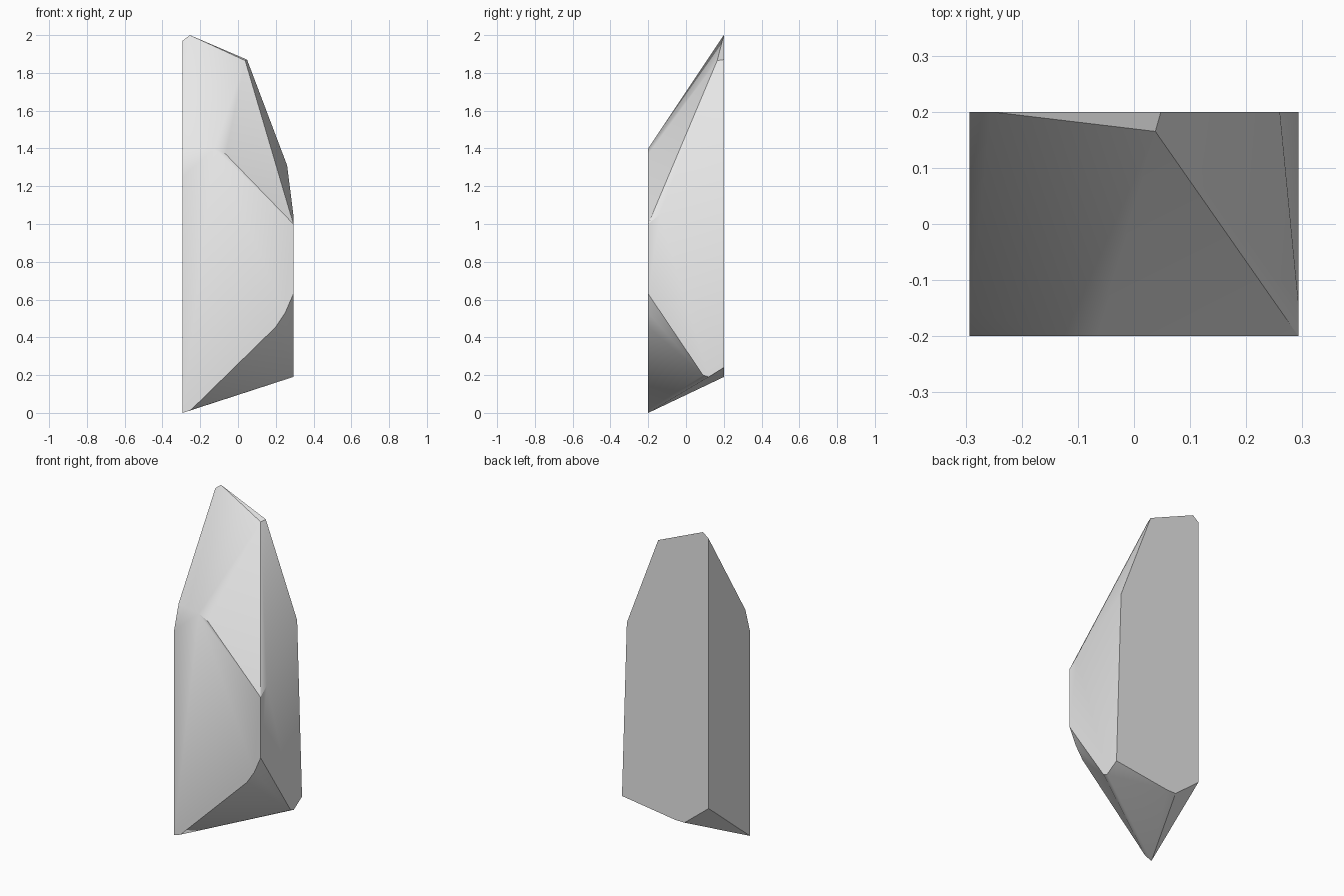
import bpy
import bmesh
import math

# Remove the default cube
cube = bpy.data.objects.get("Cube")
if cube:
    bpy.data.objects.remove(cube, do_unlink=True)

HALF_WIDTH = 0.293
HALF_DEPTH = 0.2


def make_material(name, color):
    material = bpy.data.materials.new(name)
    material.use_nodes = True
    material.diffuse_color = color
    material.node_tree.nodes["Principled BSDF"].inputs["Base Color"].default_value = color
    return material


def hull_object(name, points, material):
    """Wrap a convex faceted skin around the corner points."""
    mesh = bpy.data.meshes.new(name)
    bm = bmesh.new()
    corners = [bm.verts.new(point) for point in points]
    hull = bmesh.ops.convex_hull(bm, input=corners)
    loose = [item for item in hull["geom_interior"] + hull["geom_unused"]
             if isinstance(item, bmesh.types.BMVert) and item.is_valid]
    if loose:
        bmesh.ops.delete(bm, geom=list(set(loose)), context="VERTS")
    # Join coplanar triangles into clean facets
    bmesh.ops.dissolve_limit(bm, angle_limit=math.radians(1),
                             verts=bm.verts[:], edges=bm.edges[:])
    bmesh.ops.recalc_face_normals(bm, faces=bm.faces[:])
    bm.to_mesh(mesh)
    bm.free()
    mesh.materials.append(material)
    obj = bpy.data.objects.new(name, mesh)
    bpy.context.collection.objects.link(obj)
    return obj


# Front facet outline as (x, z)
front_outline = [
    (-HALF_WIDTH, 1.25), (-0.125, 1.4), (-0.065, 1.37), (HALF_WIDTH, 1.0),
    (HALF_WIDTH, 0.63), (0.25, 0.53), (0.2, 0.455), (-0.25, 0.015), (-HALF_WIDTH, 0),
]

# Back facet outline as (x, z)
back_outline = [
    (-HALF_WIDTH, 1.97), (-0.255, 2), (0.048, 1.87), (0.26, 1.31),
    (HALF_WIDTH, 0.24), (-0.07, 0.19), (-0.13, 0.19), (-HALF_WIDTH, 0.32),
]

# Side corners as (y, z), on the positive x side and the negative x side
positive_side = [(-0.14, 1.05), (0.09, 0.2), (0.12, 0.19)]
negative_side = [(-0.155, 1.4)]

points = [(x, -HALF_DEPTH, z) for x, z in front_outline]
points += [(x, HALF_DEPTH, z) for x, z in back_outline]
points += [(HALF_WIDTH, y, z) for y, z in positive_side]
points += [(-HALF_WIDTH, y, z) for y, z in negative_side]
# Chipped corner below the back rim
points.append((0.038, 0.165, 1.865))

# Standing faceted rock
stone_grey = make_material("stone_grey", (0.8, 0.8, 0.8, 1))
rock = hull_object("standing_rock", points, stone_grey)

bpy.ops.object.select_all(action="DESELECT")
rock.select_set(True)
bpy.context.view_layer.objects.active = rock
bpy.ops.object.shade_smooth_by_angle(angle=math.radians(30))
